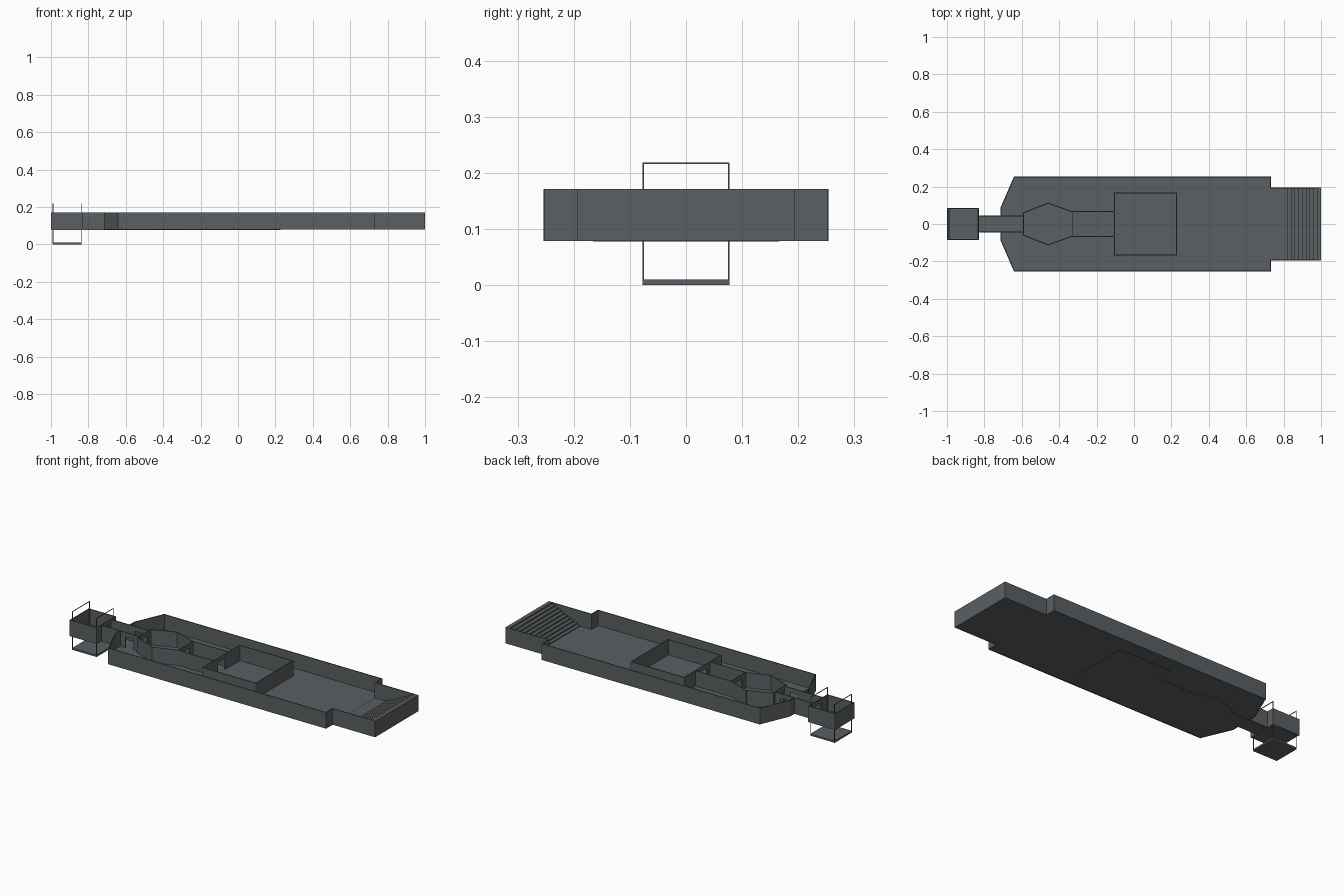
import bpy, bmesh
from mathutils import Vector, Matrix

if "Cube" in bpy.data.objects:
    bpy.data.objects.remove(bpy.data.objects["Cube"])

grey = bpy.data.materials.new("dark_grey")
grey.use_nodes = True
COLOR = (0.105, 0.115, 0.122, 1)
grey.diffuse_color = COLOR
grey.node_tree.nodes["Principled BSDF"].inputs["Base Color"].default_value = COLOR

BASE, TOP, DOOR_TOP = 0.079, 0.171, 0.145
THICK = 0.005


def finish(name, bm):
    mesh = bpy.data.meshes.new(name)
    bmesh.ops.recalc_face_normals(bm, faces=bm.faces)
    bm.to_mesh(mesh)
    bm.free()
    mesh.materials.append(grey)
    obj = bpy.data.objects.new(name, mesh)
    bpy.context.collection.objects.link(obj)
    return obj


def box(bm, center, size, angle=0):
    matrix = (Matrix.Translation(center) @ Matrix.Rotation(angle, 4, "Z")
              @ Matrix.Diagonal((*size, 1)))
    bmesh.ops.create_cube(bm, size=1, matrix=matrix)


def slab(bm, p, q, z0, z1):
    """Upright thin slab from plan point p to plan point q."""
    p, q = Vector(p), Vector(q)
    d = q - p
    mid = (p + q) / 2
    angle = Vector((d.x, d.y, 0)).to_track_quat("X", "Z").to_euler().z
    box(bm, (mid.x, mid.y, (z0 + z1) / 2), (d.length + THICK, THICK, z1 - z0), angle)


def wall(bm, p, q, door=0):
    """Wall with an optional centred doorway of the given width."""
    p, q = Vector(p), Vector(q)
    if not door:
        slab(bm, p, q, BASE, TOP)
        return
    mid, half = (p + q) / 2, (q - p).normalized() * door / 2
    slab(bm, p, mid - half, BASE, TOP)
    slab(bm, mid + half, q, BASE, TOP)
    slab(bm, mid - half, mid + half, DOOR_TOP, TOP)


def mirrored_walls(bm, path, door=0):
    """Walls along a path and along its mirror image across y = 0."""
    for s in (1, -1):
        pts = [(x, s * y) for x, y in path]
        for p, q in zip(pts, pts[1:]):
            wall(bm, p, q, door)


def cross_wall(bm, x, half_width, door=0):
    wall(bm, (x, -half_width), (x, half_width), door)


def floor(name, path, z0, z1):
    """Floor plate whose outline is a half path mirrored across y = 0."""
    bm = bmesh.new()
    outline = path + [(x, -y) for x, y in reversed(path)]
    face = bm.faces.new([bm.verts.new((x, y, z0)) for x, y in outline])
    new = bmesh.ops.extrude_face_region(bm, geom=[face])["geom"]
    bmesh.ops.translate(bm, vec=(0, 0, z1 - z0),
                        verts=[v for v in new if isinstance(v, bmesh.types.BMVert)])
    return finish(name, bm)


# Half outlines of each space, from the -x end to the +x end
hall = [(-0.712, 0.085), (-0.64, 0.251), (0.73, 0.251)]
stair_room = [(0.73, 0.192), (0.9975, 0.192)]
main_room = [(-0.105, 0.166), (0.228, 0.166)]
passage = [(-0.33, 0.066), (-0.105, 0.066)]
six_sided_room = [(-0.59, 0.06), (-0.46, 0.111), (-0.33, 0.066)]
entry_passage = [(-0.83, 0.043), (-0.712, 0.043), (-0.59, 0.043)]
lift_room = [(-0.9975, 0.084), (-0.832, 0.084)]

# Floors, inner spaces slightly lower than the hall
floor("hall_floor", hall, 0.08, 0.084)
floor("stair_room_floor", stair_room, 0.08, 0.0835)
for name, path in (("main_room_floor", main_room), ("passage_floor", passage),
                   ("six_sided_room_floor", six_sided_room),
                   ("entry_passage_floor", entry_passage), ("lift_room_floor", lift_room)):
    floor(name, path, 0.078, 0.083)

# Hall shell, open to the passage at one end and to the stairs at the other
bm = bmesh.new()
mirrored_walls(bm, hall)
mirrored_walls(bm, [(-0.712, 0.043), hall[0]])
mirrored_walls(bm, [hall[-1], stair_room[0]])
finish("hall_walls", bm)

# Stair room shell
bm = bmesh.new()
mirrored_walls(bm, stair_room)
cross_wall(bm, 0.9975, 0.192)
finish("stair_room_walls", bm)

# Stairs rising toward the end wall
bm = bmesh.new()
steps, start, end = 10, 0.80, 0.9975
run = (end - start) / steps
for i in range(steps):
    height = (TOP - BASE) * (i + 1) / steps
    box(bm, (start + run * (i + 0.5), 0, BASE + height / 2), (run, 0.384, height))
finish("stairs", bm)

# Main room
bm = bmesh.new()
mirrored_walls(bm, main_room)
cross_wall(bm, -0.105, 0.166, 0.07)
cross_wall(bm, 0.228, 0.166)
finish("main_room_walls", bm)

# Passage between the rooms
bm = bmesh.new()
mirrored_walls(bm, passage)
finish("passage_walls", bm)

# Six sided room with a doorway at each end
bm = bmesh.new()
mirrored_walls(bm, six_sided_room)
cross_wall(bm, -0.59, 0.06, 0.06)
cross_wall(bm, -0.33, 0.066, 0.07)
finish("six_sided_room_walls", bm)

# Entry passage with side doorways inside the hall
bm = bmesh.new()
mirrored_walls(bm, entry_passage[:2])
mirrored_walls(bm, entry_passage[1:], 0.055)
finish("entry_passage_walls", bm)

# Lift room
bm = bmesh.new()
mirrored_walls(bm, lift_room)
cross_wall(bm, -0.9975, 0.084)
cross_wall(bm, -0.832, 0.084, 0.06)
finish("lift_room_walls", bm)

# Lift platform hung below two slim hoops
bm = bmesh.new()
box(bm, (-0.914, 0, 0.005), (0.154, 0.154, 0.010))
finish("lift_platform", bm)
bm = bmesh.new()
rod, lift_top = 0.003, 0.219
for x in (-0.989, -0.839):
    for y in (-0.076, 0.076):
        box(bm, (x, y, lift_top / 2), (rod, rod, lift_top))
    box(bm, (x, 0, lift_top - rod / 2), (rod, 0.152, rod))
finish("lift_hoops", bm)
